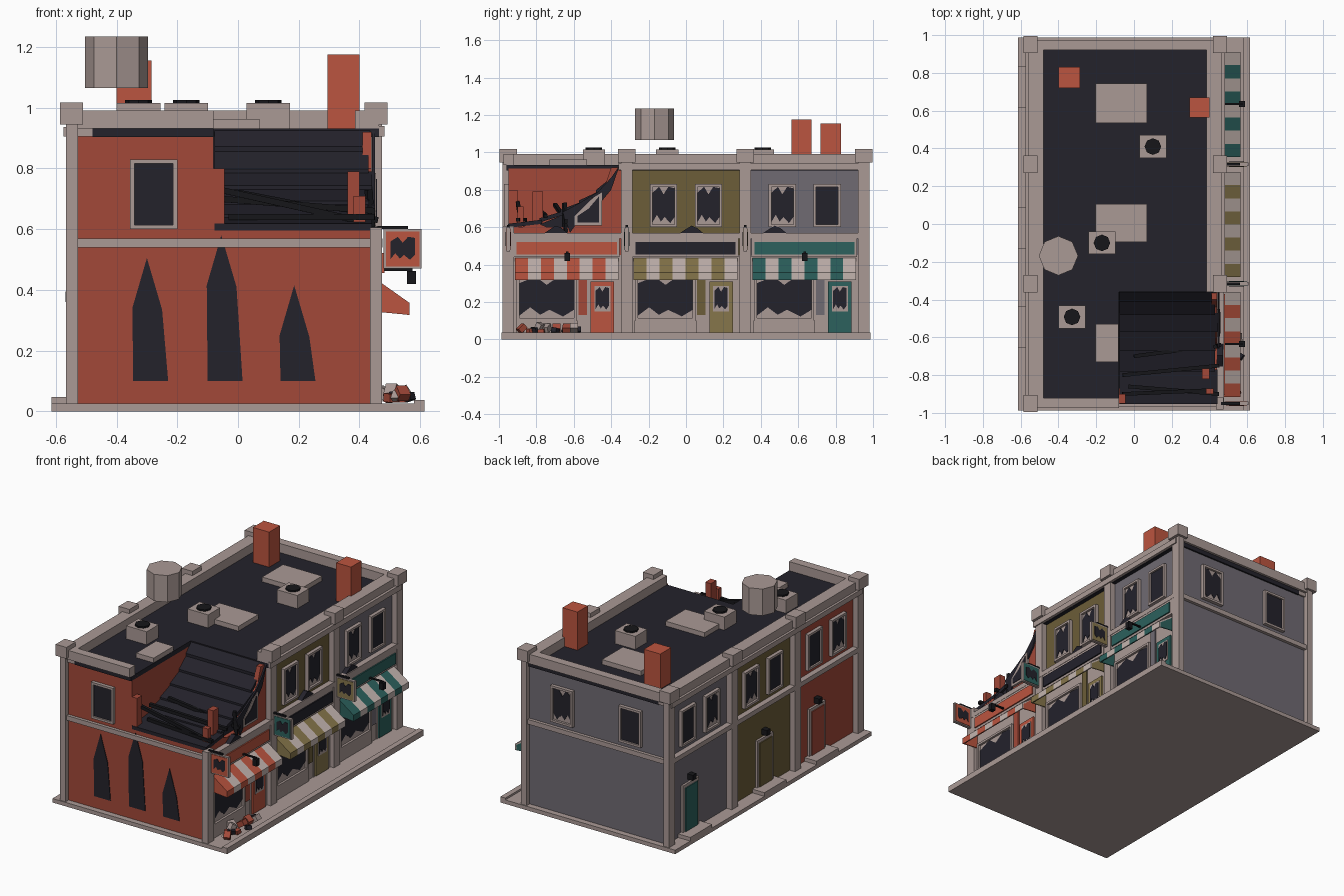
import bpy, bmesh, random
from mathutils import Vector, Matrix

if "Cube" in bpy.data.objects:
    bpy.data.objects.remove(bpy.data.objects["Cube"])
random.seed(4)

def mat(name, r, g, b):
    m = bpy.data.materials.new(name)
    m.diffuse_color = (r, g, b, 1)
    m.use_nodes = True
    m.node_tree.nodes["Principled BSDF"].inputs["Base Color"].default_value = m.diffuse_color
    return m

STONE = mat("stone", .40, .32, .30)
PALE = mat("pale_cloth", .55, .46, .43)
DARK = mat("dark", .017, .016, .024)
BLACK = mat("black", .008, .008, .01)
RED = mat("red_brick", .36, .065, .04)
OLIVE = mat("olive", .15, .11, .04)
GREY = mat("grey_plaster", .16, .145, .17)
CORAL = mat("coral", .50, .09, .05)
GOLD = mat("gold", .24, .18, .07)
TEAL = mat("teal", .025, .12, .11)

def finish(name, bm, m):
    bmesh.ops.recalc_face_normals(bm, faces=bm.faces)
    me = bpy.data.meshes.new(name)
    bm.to_mesh(me)
    bm.free()
    me.materials.append(m)
    ob = bpy.data.objects.new(name, me)
    bpy.context.collection.objects.link(ob)
    return ob

def prism(name, pts, axis, a, b, m):
    """Extrude a 2D outline along an axis from a to b."""
    put = {'x': lambda u, v, w: (w, u, v), 'y': lambda u, v, w: (u, w, v), 'z': lambda u, v, w: (u, v, w)}[axis]
    bm = bmesh.new()
    f = bm.faces.new([bm.verts.new(put(u, v, a)) for u, v in pts])
    r = bmesh.ops.extrude_face_region(bm, geom=[f])
    d = Vector(put(0, 0, b - a))
    bmesh.ops.translate(bm, vec=d, verts=[v for v in r['geom'] if isinstance(v, bmesh.types.BMVert)])
    return finish(name, bm, m)

def rect(u0, u1, v0, v1):
    return [(u0, v0), (u1, v0), (u1, v1), (u0, v1)]

def box(name, x0, x1, y0, y1, z0, z1, m):
    return prism(name, rect(x0, x1, y0, y1), 'z', z0, z1, m)

def beam(name, p, q, w, t, m):
    """Rectangular bar from p to q."""
    p, q = Vector(p), Vector(q)
    d = q - p
    bm = bmesh.new()
    bmesh.ops.create_cube(bm, size=1, matrix=Matrix.LocRotScale((p + q) / 2, d.to_track_quat('X', 'Z'), (d.length, w, t)))
    return finish(name, bm, m)

def drum(name, x, y, r, z0, z1, m, n=8):
    bm = bmesh.new()
    bmesh.ops.create_cone(bm, cap_ends=True, segments=n, radius1=r, radius2=r, depth=z1 - z0,
                          matrix=Matrix.Translation((x, y, (z0 + z1) / 2)))
    return finish(name, bm, m)

WALL = {'E': ('x', .44, 1), 'W': ('x', -.53, -1), 'S': ('y', -.95, -1), 'N': ('y', .95, 1)}

def on_wall(name, side, pts, d0, d1, m):
    ax, p, s = WALL[side]
    return prism(name, pts, ax, p + s * d0, p + s * d1, m)

def jagged(u0, u1, v0, v1, k=.2):
    """Rectangle outline with torn lower and upper edges."""
    w, h = u1 - u0, v1 - v0
    low = [(0, .3 * k), (.2, k * 1.3), (.38, .4 * k), (.55, k), (.8, .2 * k), (1, k)]
    top = [(1, 1 - .2 * k), (.72, 1), (.5, 1 - k), (.3, 1), (0, 1 - .8 * k)]
    return [(u0 + a * w, v0 + b * h) for a, b in low + top]

def window(name, side, u0, u1, v0, v1, broken, t=.014):
    on_wall(name + "_back", side, rect(u0, u1, v0, v1), -.01, .008, STONE)
    inner = (u0 + t, u1 - t, v0 + t, v1 - t)
    on_wall(name + "_pane", side, jagged(*inner) if broken else rect(*inner), 0, .011, DARK)
    for i, r in enumerate([(u0, u0 + t, v0, v1), (u1 - t, u1, v0, v1), (u0, u1, v0, v0 + t), (u0, u1, v1 - t, v1)]):
        on_wall(f"{name}_frame_{i}", side, rect(*r), -.01, .022, STONE)

# ground slab and kerb
box("ground_slab", -.615, .615, -.987, .987, 0, .025, STONE)
box("front_kerb", .58, .615, -.987, .987, .02, .037, STONE)

# wall masses, the first bay has a missing upper corner
box("grey_house", -.53, .44, .317, .95, .02, .915, GREY)
box("olive_house", -.53, .44, -.317, .317, .02, .915, OLIVE)
box("red_house_lower", -.53, .44, -.95, -.317, .02, .602, RED)
box("red_house_upper", -.53, -.08, -.95, -.317, .6, .915, RED)
prism("torn_front_wall", [(-.95, .57), (-.95, .61), (-.88, .6), (-.8, .625), (-.72, .59), (-.63, .6), (-.6, .68),
      (-.53, .75), (-.44, .80), (-.40, .92), (-.33, .92), (-.33, .57)], 'x', .41, .44, RED)
box("brick_stub_a", -.08, -.045, -.95, -.9, .6, .80, RED)
box("brick_stub_b", .36, .40, -.82, -.765, .6, .79, RED)
box("brick_stub_c", .38, .42, -.90, -.87, .6, .71, RED)

# roof deck with hole, parapets, cornices
prism("roof_deck", [(-.48, -.96), (-.08, -.96), (-.08, -.36), (.465, -.36), (.465, .96), (-.48, .96)], 'z', .903, .932, DARK)
box("parapet_back", -.56, -.48, -.97, .97, .935, .99, STONE)
box("parapet_front", .385, .465, -.36, .97, .93, .99, STONE)
box("parapet_north", -.55, .46, .92, .975, .93, .99, STONE)
box("parapet_south", -.55, -.08, -.975, -.92, .932, .99, STONE)
box("cornice_back", -.575, -.48, -.96, .96, .905, .937, STONE)
box("cornice_front", .43, .482, -.36, .96, .905, .94, STONE)

# corner and party wall posts with caps
for x, c in ((.455, .455), (-.547, -.548)):
    for y in (-.95, -.317, .317, .95):
        broken = x > 0 and y < -.9
        box("post", x - .02, x + .02, y - .031, y + .031, .02, .605 if broken else .95, STONE)
        if not broken:
            box("post_cap", c - .038, c + .038, y - .046, y + .046, .945, 1.017, STONE)

# floor bands round the building
for s, r in (('E', (-.95, .95)), ('W', (-.95, .95)), ('S', (-.53, .44)), ('N', (-.53, .44))):
    on_wall("floor_band", s, rect(*r, .54, .57), -.01, .036 if s in 'EW' else .02, STONE)

# collapsed roof sheet sagging into the corner
sag = [(-.355, .93), (-.40, .865), (-.47, .79), (-.56, .735), (-.66, .685), (-.77, .64), (-.94, .61)]
prism("debris_fill", [(y, z - .02) for y, z in sag] + [(-.94, .58), (-.355, .58)], 'x', -.08, .415, DARK)
for i, ((y0, z0), (y1, z1)) in enumerate(zip(sag, sag[1:])):
    prism(f"sagging_strip_{i}", [(y0, z0), (y1 - .012, z1 + .008), (y1 - .012, z1 - .014), (y0, z0 - .022)],
          'x', -.078, .445 + random.uniform(-.02, .02), DARK)
prism("hanging_sheet", [(-.355, .93), (-.40, .80), (-.45, .74), (-.5, .76), (-.57, .64), (-.62, .57), (-.66, .68), (-.56, .735), (-.47, .79), (-.40, .865)],
      'x', .442, .452, DARK)
for p, q in (((-.06, -.90, .73), (.41, -.88, .625)), ((-.06, -.8, .70), (.45, -.75, .66)), ((.0, -.70, .72), (.46, -.64, .63)),
             ((-.03, -.86, .64), (.45, -.9, .64))):
    beam("fallen_joist", p, q, .02, .02, BLACK)
beam("bent_post", (.44, -.645, .57), (.43, -.65, .73), .02, .02, BLACK)

# scorch marks on the south end
for x, h in ((-.29, .505), (-.045, .58), (.195, .415)):
    on_wall("scorch_mark", 'S', [(x - .055, .1), (x + .06, .1), (x + .04, h - .17), (x - .01, h), (x - .058, h - .165)], -.005, .004, DARK)

# upper windows
window("south_window", 'S', -.355, -.2, .60, .83, False)
window("north_window_broken", 'N', .12, .275, .60, .83, True)
window("north_window", 'N', -.36, -.205, .60, .83, False)
for i, c in enumerate((-.635, 0, .635)):
    for k, o in enumerate((-.12, .12)):
        window(f"rear_window_{i}{k}", 'W', c + o - .073, c + o + .073, .60, .83, (i + k) % 2 == 0)
        if i:
            window(f"front_window_{i}{k}", 'E', c + o - .073, c + o + .073, .60, .83, (i, k) != (2, 1))
on_wall("torn_window_frame", 'E', [(-.595, .61), (-.45, .61), (-.45, .785), (-.5, .755), (-.595, .66)], -.01, .015, STONE)
on_wall("torn_window_pane", 'E', [(-.58, .625), (-.465, .625), (-.465, .765), (-.52, .70), (-.58, .66)], 0, .018, DARK)

# shopfronts
for i, (c, trim, sign, tint) in enumerate(((-.635, CORAL, CORAL, RED), (0, GOLD, DARK, OLIVE), (.635, TEAL, TEAL, GREY))):
    a, b = c - .28, c + .275
    on_wall("shopfront_back", 'E', rect(c - .29, c + .29, .02, .45), -.01, .008, STONE)
    window(f"shop_window_{i}", 'E', c - .27, c + .05, .10, .35, True)
    on_wall("stall_riser", 'E', rect(c - .275, c + .055, .025, .10), 0, .02, STONE)
    on_wall("side_panel", 'E', rect(c + .06, c + .105, .13, .42), 0, .016, tint)
    on_wall("shop_door_frame", 'E', rect(c + .112, c + .262, .025, .325), 0, .012, STONE)
    on_wall("shop_door", 'E', rect(c + .125, c + .25, .03, .31), 0, .022, trim)
    on_wall("shop_door_surround", 'E', rect(c + .145, c + .23, .15, .285), 0, .025, STONE)
    on_wall("shop_door_glass", 'E', jagged(c + .152, c + .223, .155, .28), 0, .028, DARK)
    on_wall("fascia_frame", 'E', rect(a - .005, b + .005, .44, .54), 0, .034, STONE)
    on_wall("fascia_board", 'E', rect(a + .01, b - .01, .455, .522), 0, .042, sign)
    x = c - .06 if i == 0 else c + .03 if i == 1 else c - .16
    on_wall("soot_heap", 'E', [(x - .06, .57), (x + .06, .57), (x + .03, .595), (x, .608), (x - .03, .59)], 0, .03, DARK)
    # striped awning
    w = (b - a) / 8
    for k in range(8):
        prism(f"awning_stripe_{i}{k}", [(.455, .435), (.565, .357), (.565, .318), (.557, .318), (.557, .35), (.455, .422)],
              'y', a + k * w, a + (k + 1) * w, PALE if k % 2 else trim)
    for y in (a, b - .006):
        prism("awning_cheek", [(.455, .43), (.56, .355), (.56, .318), (.455, .328)], 'y', y, y + .006, trim)
    # lantern
    if i != 1:
        beam("lantern_arm", (.46, c, .467), (.575, c, .467), .012, .008, BLACK)
        box("lantern", .557, .587, c - .015, c + .015, .42, .463, BLACK)
    # rear door, step, lamp
    d = c + (-.02 if i == 1 else .09)
    on_wall("rear_door_frame", 'W', rect(d - .08, d + .08, .025, .345), -.01, .014, STONE)
    on_wall("rear_door", 'W', rect(d - .062, d + .062, .03, .325), 0, .02, (RED, OLIVE, TEAL)[i])
    on_wall("rear_lamp", 'W', rect(d - .018, d + .018, .36, .395), 0, .038, BLACK)
    box("rear_step", -.615, -.53, d - .11, d + .11, .02, .048, STONE)

# hanging blade signs
for y, m in ((-.95, CORAL), (-.317, TEAL), (.317, GOLD)):
    beam("sign_bracket", (.46, y, .606), (.56, y, .606), .014, .01, BLACK)
    box("sign_frame", .48, .605, y - .009, y + .009, .47, .60, STONE)
    box("sign_face", .487, .598, y - .012, y + .012, .477, .593, m)
    prism("sign_damage", jagged(.502, .583, .495, .575, .25), 'y', y - .014, y + .014, DARK)

# roof equipment
for y0, y1 in ((.535, .745), (-.095, .105), (-.73, -.53)):
    box("roof_hatch", -.205, -.082 if y0 < -.5 else .07, y0, y1, .93, .962, STONE)
for x, y in ((.10, .41), (-.17, -.10), (-.328, -.492)):
    box("vent_box", x - .072, x + .072, y - .06, y + .06, .93, 1.015, STONE)
    drum("vent_fan", x, y, .044, 1.01, 1.025, BLACK)
box("chimney_front", .295, .40, .565, .67, .92, 1.175, CORAL)
box("chimney_back", -.40, -.285, .72, .83, .92, 1.155, CORAL)
drum("water_tank", -.40, -.168, .104, 1.065, 1.235, STONE)

# rubble on the pavement
for k in range(16):
    s = random.uniform(.025, .05)
    p = Vector((random.uniform(.49, .55), random.uniform(-.9, -.56), .025 + s * .45))
    q = p + Vector((random.uniform(-.5, .5), random.uniform(-.5, .5), random.uniform(0, .6))).normalized() * s
    beam("rubble", p, q, s * .9, s * .7, (RED, DARK, STONE)[k % 3])
